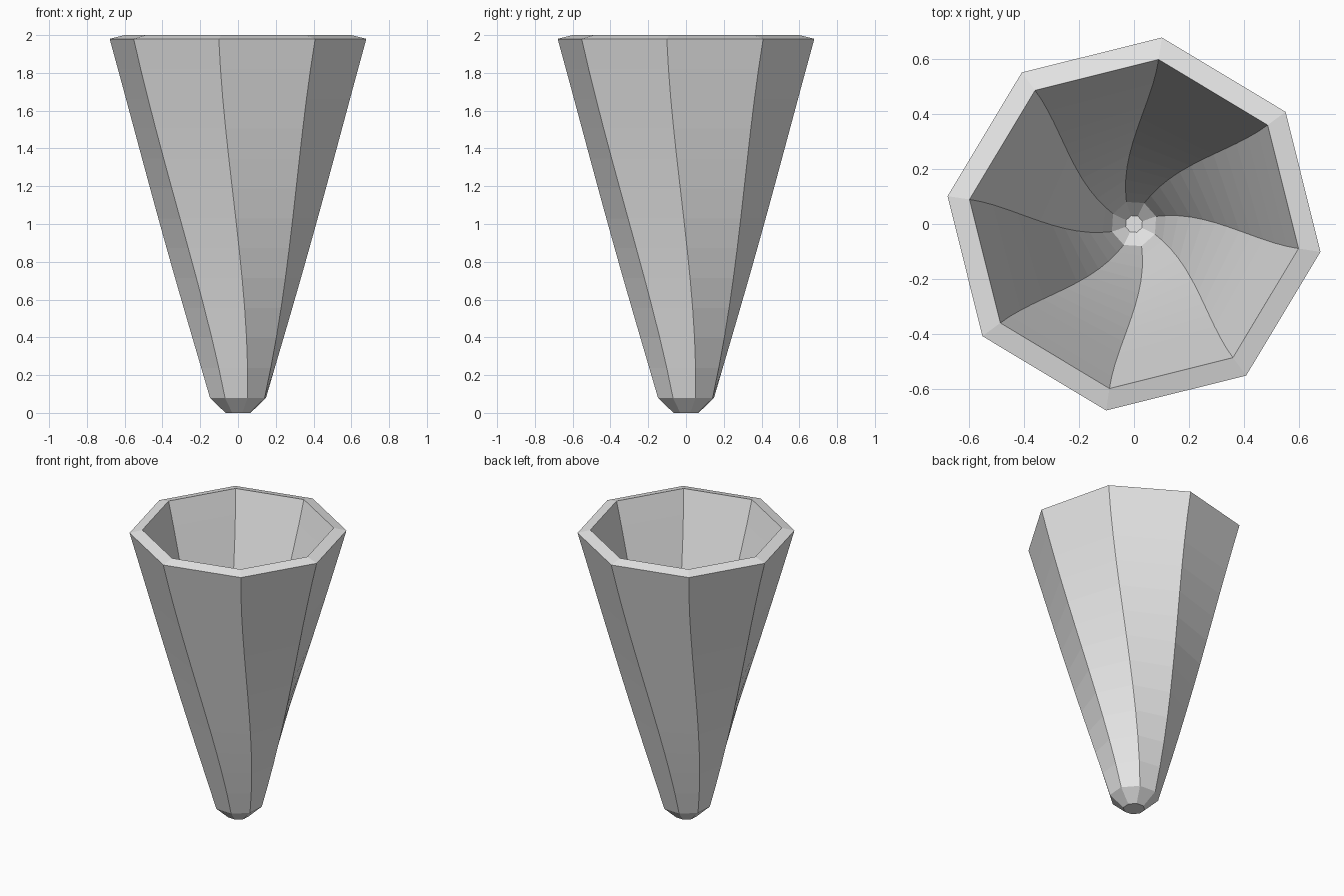
import bpy, bmesh, math

if "Cube" in bpy.data.objects:
    bpy.data.objects.remove(bpy.data.objects["Cube"])

SIDES, STEPS = 8, 12
Z0, Z1 = 0.08, 1.98          # foot shoulder and outer rim heights
R0, R1 = 0.157, 0.687        # radii at those heights
WALL, LIFT = 0.081, 0.02     # offset of the inner skin from the outer
A_TOP, TWIST = math.radians(-8.5), math.radians(27.5)


def twist_angle(t):
    # twist eases out towards the rim
    return A_TOP + TWIST * (1 - t) ** 2


# rings listed as (radius, height, angle), from the base up, over the rim and down inside
levels = [(R0 + (R1 - R0) * i / STEPS, Z0 + (Z1 - Z0) * i / STEPS, twist_angle(i / STEPS))
          for i in range(STEPS + 1)]
base = twist_angle(0)
rings = [(0.07, 0.0, base)] + levels
rings += [(r - WALL, z + LIFT, a) for r, z, a in reversed(levels[1:])]
rings += [(0.085, 0.125, base), (0.032, 0.074, base)]

bm = bmesh.new()
loops = []
for r, z, a in rings:
    loops.append([bm.verts.new((r * math.cos(a + math.tau * k / SIDES),
                                r * math.sin(a + math.tau * k / SIDES), z))
                  for k in range(SIDES)])

# skin between neighbouring rings
for lo, hi in zip(loops, loops[1:]):
    for k in range(SIDES):
        n = (k + 1) % SIDES
        bm.faces.new((lo[k], lo[n], hi[n], hi[k]))

# underside and inner floor
bm.faces.new(loops[0][::-1])
bm.faces.new(loops[-1])
bmesh.ops.recalc_face_normals(bm, faces=bm.faces)

mesh = bpy.data.meshes.new("twisted_vase")
bm.to_mesh(mesh)
bm.free()

grey = bpy.data.materials.new("light_grey")
grey.diffuse_color = (0.8, 0.8, 0.8, 1)
grey.use_nodes = True
grey.node_tree.nodes["Principled BSDF"].inputs["Base Color"].default_value = grey.diffuse_color
mesh.materials.append(grey)
bpy.context.collection.objects.link(bpy.data.objects.new("twisted_vase", mesh))
